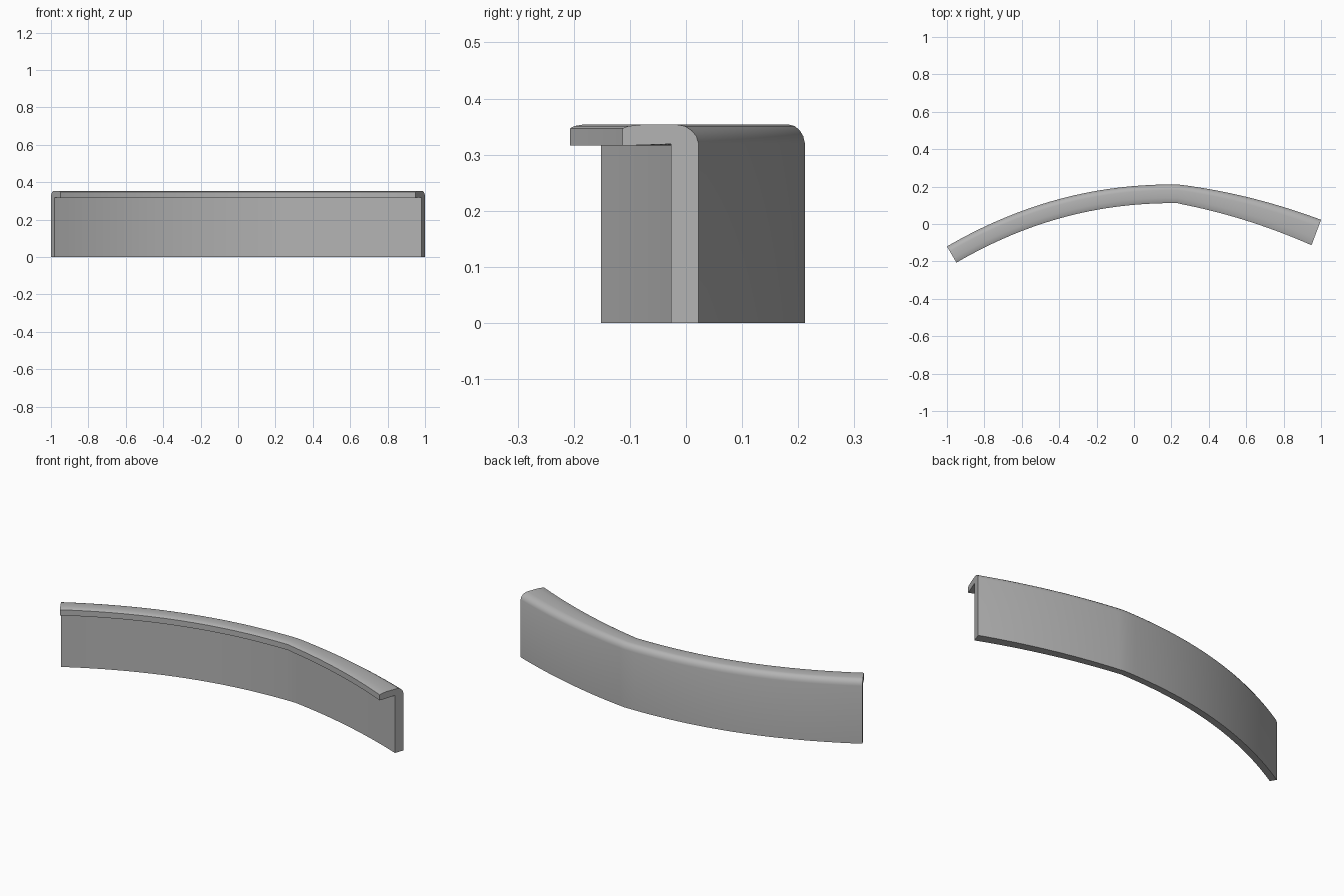
import bpy, bmesh, math
from mathutils import Vector

cube = bpy.data.objects.get("Cube")
if cube:
    bpy.data.objects.remove(cube, do_unlink=True)

PEAK_X, PEAK_Y = 0.23, 0.212
STEPS = 20

# Hooked wall section: (fraction of depth inward, height)
SECTION = [(0, 0), (0, 0.32), (0.03, 0.333), (0.09, 0.343), (0.18, 0.351),
           (0.3, 0.354), (0.72, 0.354), (0.92, 0.351), (1, 0.347),
           (1, 0.316), (0.36, 0.319), (0.36, 0)]


def station(x):
    """Back-edge point, inward direction and section depth at x."""
    d = x - PEAK_X
    if d <= 0:
        t = -d / (1 + PEAK_X)
        y = PEAK_Y - 0.332 * t ** 2.15
        slope = 0.585 * t ** 1.15
        depth = 0.1
    else:
        y = PEAK_Y - 0.12 * d - 0.164 * d * d
        slope = -0.12 - 0.328 * d
        depth = 0.1 + 0.045 * d / (1 - PEAK_X)
    return Vector((x, y, 0)), Vector((slope, -1, 0)).normalized(), depth


# Sweep the section along the bent path
xs = [-1 + (1 + PEAK_X) * i / STEPS for i in range(STEPS + 1)]
xs += [PEAK_X + (1 - PEAK_X) * i / STEPS for i in range(1, STEPS + 1)]
bm = bmesh.new()
rings = []
for x in xs:
    p, inward, depth = station(x)
    rings.append([bm.verts.new(p + inward * (u * depth) + Vector((0, 0, z)))
                  for u, z in SECTION])
n = len(SECTION)
for a, b in zip(rings, rings[1:]):
    for i in range(n):
        j = (i + 1) % n
        bm.faces.new((a[i], a[j], b[j], b[i]))

# End caps
bm.faces.new(rings[0])
bm.faces.new(rings[-1])
bmesh.ops.recalc_face_normals(bm, faces=bm.faces)

mesh = bpy.data.meshes.new("curved_panel")
bm.to_mesh(mesh)
bm.free()
panel = bpy.data.objects.new("curved_panel", mesh)
bpy.context.collection.objects.link(panel)

# Plain grey
grey = bpy.data.materials.new("plain grey")
grey.use_nodes = True
colour = (0.45, 0.45, 0.45, 1)
grey.diffuse_color = colour
grey.node_tree.nodes["Principled BSDF"].inputs["Base Color"].default_value = colour
mesh.materials.append(grey)

bpy.ops.object.select_all(action="DESELECT")
panel.select_set(True)
bpy.context.view_layer.objects.active = panel
bpy.ops.object.shade_smooth_by_angle(angle=math.radians(35))
